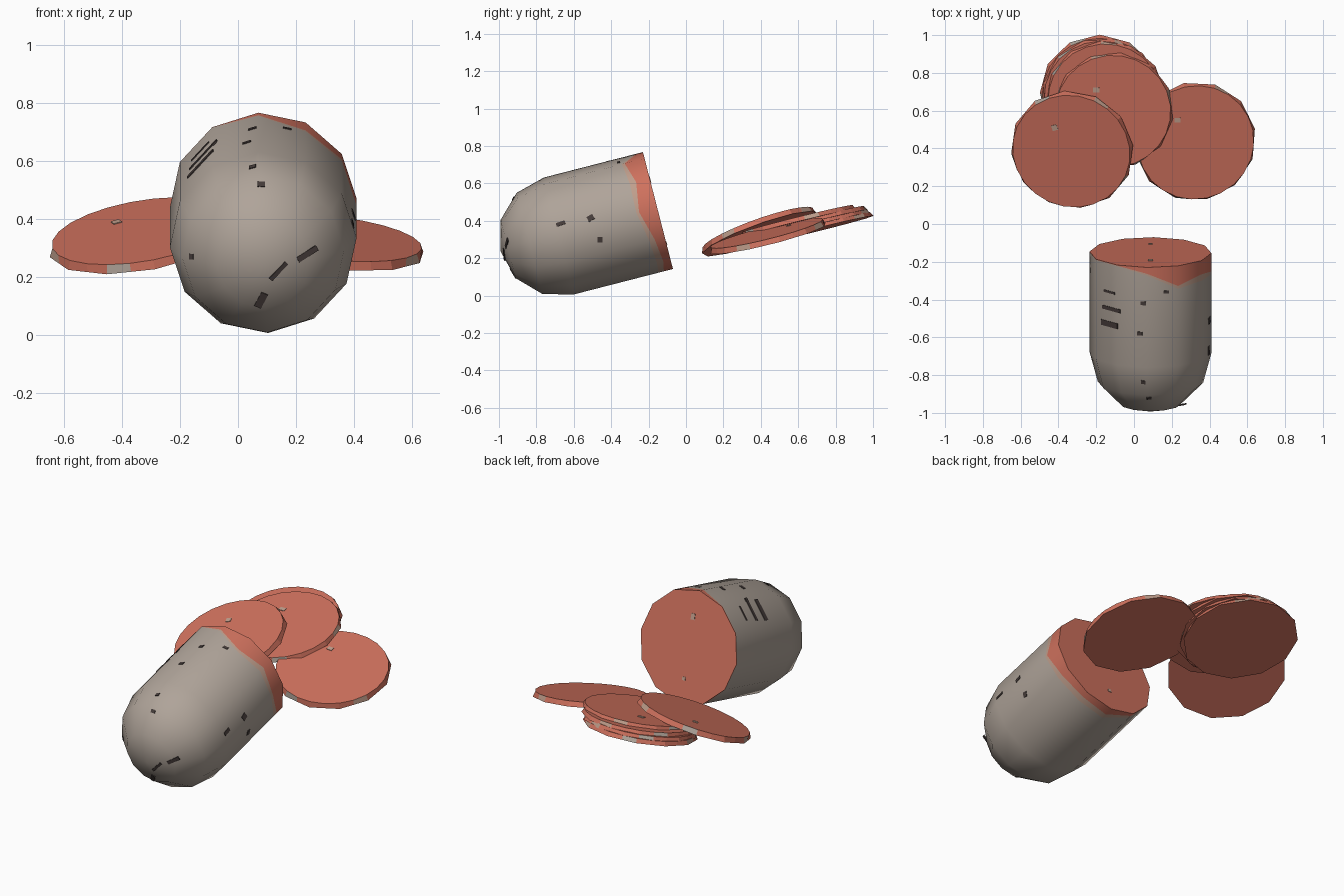
import bpy, bmesh, math
from mathutils import Vector, Matrix
from mathutils.bvhtree import BVHTree

if "Cube" in bpy.data.objects:
    bpy.data.objects.remove(bpy.data.objects["Cube"], do_unlink=True)


def material(name, rgb):
    m = bpy.data.materials.new(name)
    m.use_nodes = True
    m.diffuse_color = (*rgb, 1)
    m.node_tree.nodes["Principled BSDF"].inputs["Base Color"].default_value = (*rgb, 1)
    return m


SKIN = material("casing_taupe", (0.43, 0.37, 0.32))
MEAT = material("meat_red", (0.62, 0.165, 0.11))
TAN = material("fat_tan", (0.52, 0.34, 0.26))
DARK = material("dark_fleck", (0.06, 0.045, 0.042))


def finish(name, bm, mats, smooth=False):
    bmesh.ops.recalc_face_normals(bm, faces=bm.faces)
    mesh = bpy.data.meshes.new(name)
    bm.to_mesh(mesh)
    ob = bpy.data.objects.new(name, mesh)
    bpy.context.collection.objects.link(ob)
    for m in mats:
        mesh.materials.append(m)
    if smooth:
        bpy.ops.object.select_all(action="DESELECT")
        ob.select_set(True)
        bpy.context.view_layer.objects.active = ob
        bpy.ops.object.shade_smooth_by_angle(angle=math.radians(40))
    return bm


def bridge(bm, a, b, index):
    n = len(a)
    return [index(i, bm.faces.new((a[i], a[(i + 1) % n], b[(i + 1) % n], b[i]))) for i in range(n)]


def paint(index):
    def rule(i, face):
        face.material_index = index
    return rule


# Sausage: twelve-sided tube with a flat cut end and a round end
R, LENGTH, SIDES = 0.323, 0.547, 12
angles = [math.radians(-93 + 30 * i) for i in range(SIDES)]
# Width of the bare meat at each corner, starting at the top
bare = [.035, .11, .075, .10, .055, .04, .05, .02, .003, .003, .003, .003]
border = [.01, .015, .035, .015, .03, .035, .03, .015, .003, .003, .003, .003]

bm = bmesh.new()


def ring(radius, depths):
    return [bm.verts.new((radius * math.cos(a), radius * math.sin(a), -d))
            for a, d in zip(angles, depths)]


rings = [ring(R, [0] * SIDES), ring(R, bare),
         ring(R, [p + q for p, q in zip(bare, border)]), ring(R, [LENGTH] * SIDES)]
for k in (1, 2):
    t = math.radians(30 * k)
    rings.append(ring(R * math.cos(t), [LENGTH + R * math.sin(t)] * SIDES))
bm.faces.new(rings[0]).material_index = 1
for k, index in enumerate((1, 2, 0, 0, 0)):
    bridge(bm, rings[k], rings[k + 1], paint(index))
tip = bm.verts.new((0, 0, -LENGTH - R))
for i in range(SIDES):
    bm.faces.new((rings[-1][i], rings[-1][(i + 1) % SIDES], tip))
place = Matrix.Translation((0.087, -0.15, 0.455)) @ Matrix.Rotation(math.radians(-75.6), 4, "X")
bmesh.ops.transform(bm, matrix=place, verts=bm.verts)
finish("sausage", bm, [SKIN, MEAT, TAN], smooth=True)
sausage_tree = BVHTree.FromBMesh(bm)


# Slices: round top rim over a coarser twelve-sided underside
def make_slice(name, centre, slope_x, slope_y, radius=0.31, thick=0.03, turn=0.0):
    bm = bmesh.new()
    n = 24
    top, low = [], []
    for i in range(n):
        a = 2 * math.pi * i / n + turn
        r = radius * (1.045 if i % 2 == 0 else 1.01)
        top.append(bm.verts.new((radius * math.cos(a), radius * math.sin(a), thick / 2)))
        low.append(bm.verts.new((r * math.cos(a), r * math.sin(a), -thick / 2)))
    bm.faces.new(top)
    bm.faces.new(low)

    def rind(i, face):
        face.material_index = 1 if i % 9 == 7 else 2 if i % 9 == 3 else 0
    bridge(bm, low, top, rind)
    normal = Vector((-slope_x, -slope_y, 1))
    tilt = Vector((0, 0, 1)).rotation_difference(normal).to_matrix().to_4x4()
    bmesh.ops.transform(bm, matrix=Matrix.Translation(centre) @ tilt, verts=bm.verts)
    finish(name, bm, [MEAT, SKIN, TAN])
    return BVHTree.FromBMesh(bm)


right_slice = make_slice("right_slice", (-0.33, 0.39, 0.345), 0.17, 0.36, radius=0.315, turn=0.1)
left_slice = make_slice("left_slice", (0.325, 0.435, 0.32), -0.11, 0.25, turn=0.2)
stack = [(-0.18, 0.69), (-0.17, 0.675), (-0.15, 0.66), (-0.11, 0.60)]
for k, (x, y) in enumerate(stack):
    z = 0.362 + 0.247 * (y - 0.69) + 0.02 * k
    top_slice = make_slice(f"stacked_slice_{k + 1}", (x, y, z), 0.03, 0.247,
                           radius=0.305, thick=0.024, turn=0.3 * k)


# Painted marks: thin plates laid on the surface along a cast ray
def marks(name, tree, view, spots, mat):
    """Each spot is two coordinates across the view, length, width and turn."""
    bm = bmesh.new()
    for u, v, length, width, turn in spots:
        start, ray = {"top": ((u, v, 2), (0, 0, -1)), "left": ((2, u, v), (-1, 0, 0)),
                      "front": ((u, -2, v), (0, 1, 0)), "back": ((u, 2, v), (0, -1, 0))}[view]
        hit, normal = tree.ray_cast(Vector(start), Vector(ray))[:2]
        if hit is None:
            continue
        across = Vector((0, 0, 1)) if view == "left" else Vector((1, 0, 0))
        along = (across - normal * across.dot(normal)).normalized()
        frame = Matrix((along, normal.cross(along), normal)).transposed().to_4x4()
        m = (Matrix.Translation(hit) @ frame @ Matrix.Rotation(math.radians(turn), 4, "Z")
             @ Matrix.Diagonal((length, width, 0.006, 1)))
        bmesh.ops.create_cube(bm, size=1, matrix=m)
    finish(name, bm, [mat])


marks("top_flecks", sausage_tree, "top",
      [(-.13, -.36, .09, .012, 0), (-.12, -.45, .14, .02, 0), (-.13, -.53, .13, .03, 0),
       (.05, -.42, .03, .02, 0), (.03, -.58, .03, .02, 0), (.17, -.36, .03, .015, 0)], DARK)
marks("side_flecks", sausage_tree, "left",
      [(-.67, .385, .02, .05, 20), (-.51, .415, .03, .035, 30), (-.46, .30, .03, .025, 0)], DARK)
marks("front_flecks", sausage_tree, "front",
      [(.24, .28, .08, .02, 30), (.14, .22, .08, .015, 45), (.08, .12, .06, .025, 65),
       (.05, .58, .025, .02, 0), (.08, .52, .025, .02, 0), (-.16, .27, .02, .02, 0)], DARK)
marks("cut_end_spots", sausage_tree, "back",
      [(.087, .62, .025, .035, 0), (.087, .28, .02, .02, 0)], TAN)
marks("right_slice_spot", right_slice, "top", [(-.42, .51, .03, .03, 20)], TAN)
marks("left_slice_spot", left_slice, "top", [(.23, .55, .03, .025, 0)], TAN)
marks("stack_spot", top_slice, "top", [(-.20, .71, .035, .025, 0)], TAN)
